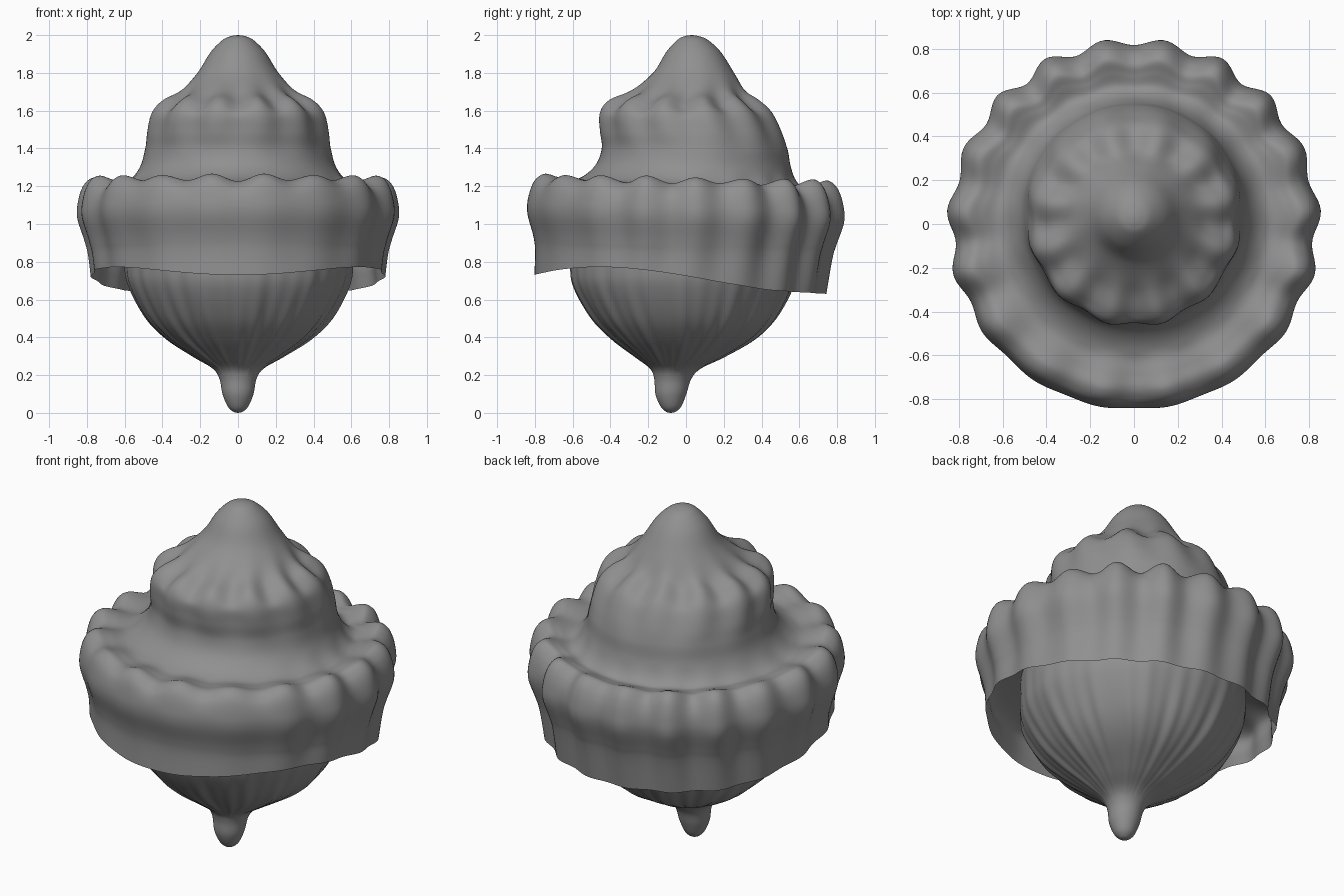
import bpy, bmesh
from math import sin, cos, pi, exp

if "Cube" in bpy.data.objects:
    bpy.data.objects.remove(bpy.data.objects["Cube"])

SEG = 240   # steps around
SUB = 6     # steps between profile points

stone = bpy.data.materials.new("dark_grey")
stone.diffuse_color = (0.28, 0.28, 0.28, 1)
stone.use_nodes = True
stone.node_tree.nodes["Principled BSDF"].inputs["Base Color"].default_value = stone.diffuse_color


def clamp(v):
    return min(1, max(0, v))


def smooth_profile(pts):
    # Catmull-Rom through the profile points
    p = [pts[0]] + pts + [pts[-1]]
    out = []
    for i in range(1, len(p) - 2):
        for k in range(SUB):
            t = k / SUB
            out.append([0.5 * (2 * b + (c - a) * t + (2 * a - 5 * b + 4 * c - d) * t * t
                               + (3 * b - a - 3 * c + d) * t ** 3)
                        for a, b, c, d in zip(p[i - 1], p[i], p[i + 1], p[i + 2])])
    return out + [pts[-1]]


def lathe(name, pts, relief):
    # each point: radius, centre shift in y, height; phi = 0 is the front
    bm = bmesh.new()
    rings = []
    for r, cy, z in smooth_profile(pts):
        ring = []
        for i in range(SEG):
            phi = 2 * pi * i / SEG
            dr, dz = relief(phi, r, z)
            ring.append(bm.verts.new(((r + dr) * sin(phi), cy - (r + dr) * cos(phi), z + dz)))
        rings.append(ring)
    for r0, r1 in zip(rings, rings[1:]):
        for i in range(SEG):
            j = (i + 1) % SEG
            bm.faces.new((r0[i], r1[i], r1[j], r0[j]))
    bmesh.ops.remove_doubles(bm, verts=bm.verts, dist=1e-5)
    bmesh.ops.recalc_face_normals(bm, faces=bm.faces)
    for face in bm.faces:
        face.smooth = True
    me = bpy.data.meshes.new(name)
    bm.to_mesh(me)
    bm.free()
    me.materials.append(stone)
    bpy.context.collection.objects.link(bpy.data.objects.new(name, me))


def shell_relief(phi, r, z):
    back = (1 - cos(phi)) / 2
    # 12 soft lobes on the crown shoulder
    crown = -0.5 * cos(12 * phi) - 0.1
    dr = 0.02 * exp(-((z - 1.55) / 0.14) ** 2) * crown
    dz = 0.035 * exp(-((z - 1.64) / 0.06) ** 2) * crown
    # 18 lobes on the skirt, almost flat at the front
    lobe = (-0.5 * cos(18 * (phi - 0.08 * sin(phi))) - 0.1) * (1 + 0.25 * cos(5 * phi))
    dr += (0.042 * clamp((r - 0.52) / 0.25) * clamp(0.5 + (z - 0.75) / 0.6)
           * lobe * (0.15 + 0.85 * clamp(back * 1.8)))
    if z < 1.34:
        dz += 0.035 * lobe * clamp((r - 0.6) / 0.15) * clamp((z - 1.13) / 0.1)
    # back edge hangs lower, rim arches between front and sides
    low = clamp((0.9 - z) / 0.17)
    dz -= back * (0.045 * clamp((1.38 - z) / 0.18) + 0.055 * low)
    return dr, dz + clamp(0.128 - 0.156 * back) * low * sin(phi) ** 2


def wrinkle_relief(phi, r, z):
    # radial creases fading towards the tip
    v = (0.7 * cos(7 * phi + 2 * z) + 0.7 * cos(13 * phi - 3 * z)
         + 0.5 * cos(23 * phi + 4 * z) + 0.5 * cos(37 * phi - 2 * z))
    return 0.006 * clamp((r - 0.1) / 0.25) * clamp((1.0 - z) / 0.5) * v, 0


# Leaning crown flowing into the scalloped skirt
lathe("crown_and_skirt", [
    (0, .03, 2.0), (.035, .03, 1.995), (.08, .035, 1.975), (.145, .04, 1.91),
    (.215, .04, 1.80), (.31, .01, 1.70), (.40, -.01, 1.645), (.46, 0, 1.585),
    (.485, .025, 1.49), (.495, .045, 1.40), (.515, .04, 1.32), (.56, .025, 1.26),
    (.62, .01, 1.23), (.69, 0, 1.24), (.755, -.005, 1.25), (.81, -.005, 1.21),
    (.837, -.005, 1.13), (.838, -.005, 1.05), (.805, -.008, .94),
    (.787, -.015, .86), (.775, -.03, .73)],
    shell_relief)

# Inner face of the skirt, closing onto the bulb
lathe("skirt_lining", [
    (.775, -.03, .73), (.765, -.02, .80), (.75, -.015, .90), (.59, -.015, .96)],
    shell_relief)

# Creased bulb with its tip bent to the front
lathe("lower_bulb", [
    (.60, -.01, .97), (.605, -.01, .78), (.58, -.015, .66), (.49, -.01, .50),
    (.38, -.01, .39), (.235, -.03, .295), (.135, -.055, .235), (.098, -.07, .18),
    (.082, -.08, .10), (.055, -.08, .035), (.025, -.08, .006), (0, -.08, 0)],
    wrinkle_relief)
